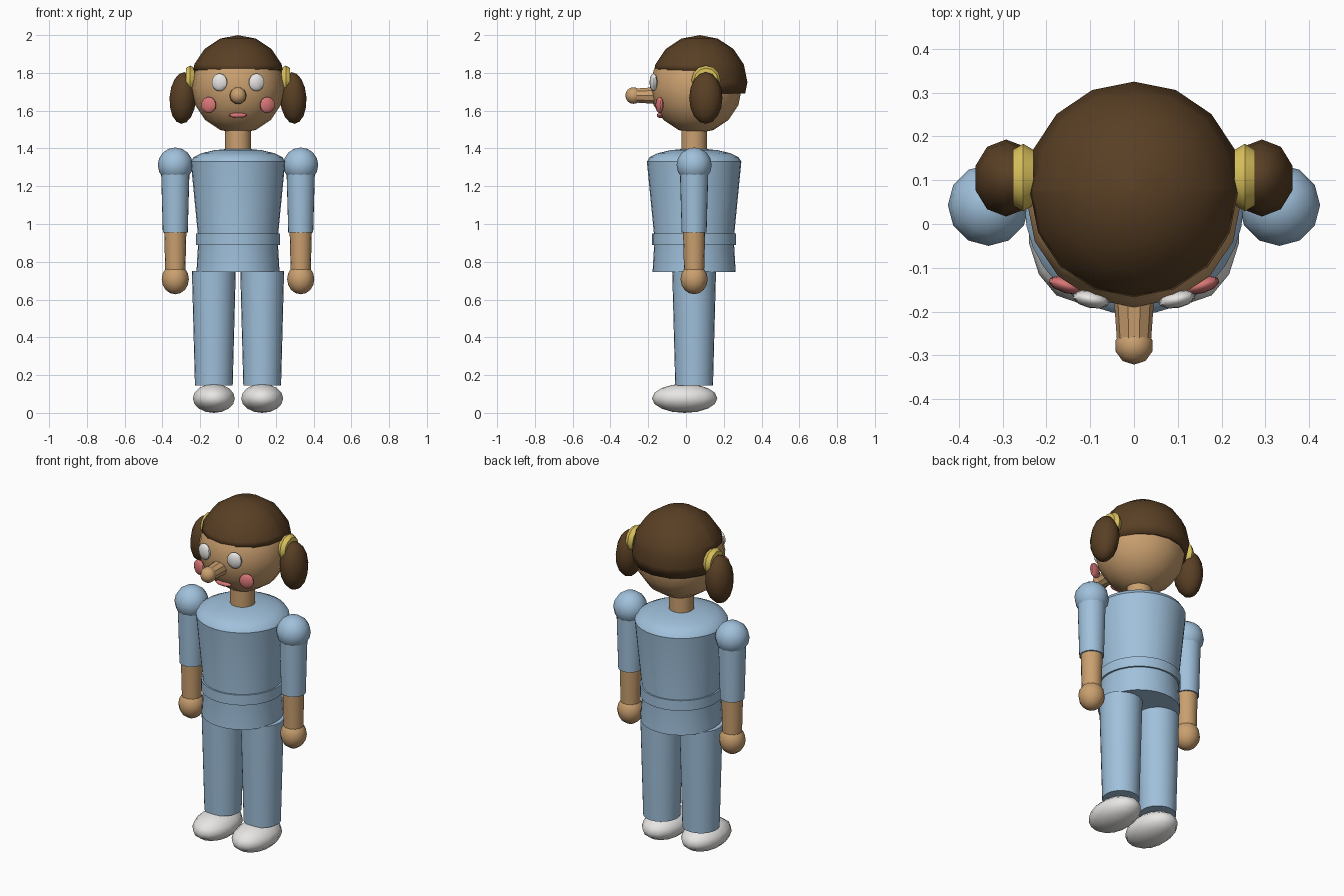
import bpy, bmesh, math
from mathutils import Matrix, Vector

cube = bpy.data.objects.get("Cube")
if cube:
    bpy.data.objects.remove(cube, do_unlink=True)


def material(name, rgb):
    m = bpy.data.materials.new(name)
    m.use_nodes = True
    m.diffuse_color = (*rgb, 1)
    m.node_tree.nodes["Principled BSDF"].inputs["Base Color"].default_value = (*rgb, 1)
    return m


SKIN = material("skin tan", (0.59, 0.35, 0.16))
BLUE = material("cloth blue", (0.35, 0.53, 0.71))
BROWN = material("hair brown", (0.10, 0.05, 0.018))
YELLOW = material("tie yellow", (0.72, 0.55, 0.11))
WHITE = material("shoe white", (0.80, 0.79, 0.77))
PINK = material("cheek pink", (0.68, 0.18, 0.18))


def finish(name, bm, mat, loc, rot=(0, 0, 0), angle=50):
    bmesh.ops.recalc_face_normals(bm, faces=bm.faces)
    mesh = bpy.data.meshes.new(name)
    bm.to_mesh(mesh)
    bm.free()
    mesh.materials.append(mat)
    ob = bpy.data.objects.new(name, mesh)
    bpy.context.collection.objects.link(ob)
    ob.location, ob.rotation_euler = loc, rot
    bpy.ops.object.select_all(action='DESELECT')
    ob.select_set(True)
    bpy.context.view_layer.objects.active = ob
    bpy.ops.object.shade_smooth_by_angle(angle=math.radians(angle))
    return ob


def ball_mesh(size, seg, rings):
    bm = bmesh.new()
    bmesh.ops.create_uvsphere(bm, u_segments=seg, v_segments=rings, radius=1)
    bmesh.ops.scale(bm, vec=size, verts=bm.verts)
    return bm


def ball(name, mat, loc, size, seg=12, rings=8, rot=(0, 0, 0)):
    return finish(name, ball_mesh(size, seg, rings), mat, loc, rot)


def lathe(name, mat, profile, x=0, y=0, z=0, seg=24, rot=(0, 0, 0)):
    """Closed solid of revolution from (radius, height) points."""
    bm = bmesh.new()
    rings = [[bm.verts.new((r * math.cos(2 * math.pi * i / seg),
                            r * math.sin(2 * math.pi * i / seg), h))
              for i in range(seg)] for r, h in profile]
    for a, b in zip(rings, rings[1:]):
        for i in range(seg):
            j = (i + 1) % seg
            bm.faces.new((a[i], a[j], b[j], b[i]))
    bm.faces.new(rings[0][::-1])
    bm.faces.new(rings[-1])
    return finish(name, bm, mat, (x, y, z), rot, 35)


MID = 0.043  # depth of the body axis

# Tunic with domed shoulders, belt and neck
shoulders = [(0.25 * math.cos(a), 1.33 + 0.07 * math.sin(a))
             for a in (math.radians(d) for d in (0, 20, 40, 60, 80))]
lathe("tunic", BLUE, [(0.22, 0.745), (0.21, 0.92)] + shoulders, y=MID, seg=32)
lathe("belt", BLUE, [(0.222, 0.89), (0.222, 0.95)], y=MID, seg=32)
lathe("neck", SKIN, [(0.068, 1.38), (0.068, 1.52)], y=MID, seg=16)

# Head
ball("head", SKIN, (0, 0.053, 1.722), (0.245, 0.243, 0.243), 16, 8)

# Hair cap: high over the face, lower at the back
hair_y, hair_z = 0.072, 1.75
fringe, nape, ear = 1.815 - hair_z, 1.69 - hair_z, 0.08 - hair_y
bm = ball_mesh((0.25, 0.253, 0.25), 16, 8)
for co, no in (((0, 0, fringe), (0, 0, 1)), ((0, 0, nape), (0, 0, 1)), ((0, ear, 0), (0, 1, 0))):
    bmesh.ops.bisect_plane(bm, geom=bm.verts[:] + bm.edges[:] + bm.faces[:],
                           plane_co=co, plane_no=no)
drop = []
for f in bm.faces:
    c = f.calc_center_median()
    if c.z < nape or (c.z < fringe and c.y < ear):
        drop.append(f)
bmesh.ops.delete(bm, geom=drop, context='FACES')
hair = finish("hair", bm, BROWN, (0, hair_y, hair_z))
wall = hair.modifiers.new("thickness", 'SOLIDIFY')
wall.thickness, wall.offset = 0.03, -1

# Nose and mouth
lathe("nose", SKIN, [(0.048, 0), (0.038, 0.14)], y=-0.14, z=1.68, seg=10,
      rot=(math.pi / 2, 0, 0))
ball("nose_tip", SKIN, (0, -0.278, 1.68), (0.044, 0.043, 0.044), 10, 8)
ball("mouth", PINK, (0, -0.135, 1.575), (0.052, 0.02, 0.014), 10, 6)


def hair_tie(name, x):
    """Ring standing on the side of the head."""
    bm = bmesh.new()
    n, m, big, small = 12, 6, 0.05, 0.027
    grid = []
    for i in range(n):
        a = 2 * math.pi * i / n
        grid.append([])
        for j in range(m):
            b = 2 * math.pi * j / m
            r = big + small * math.cos(b)
            grid[i].append(bm.verts.new((small * math.sin(b), r * math.cos(a), r * math.sin(a))))
    for i in range(n):
        for j in range(m):
            k, l = (i + 1) % n, (j + 1) % m
            bm.faces.new((grid[i][j], grid[k][j], grid[k][l], grid[i][l]))
    return finish(name, bm, YELLOW, (x, 0.106, 1.762))


# Everything that comes in pairs
for side, s in (("left", 1), ("right", -1)):
    # Face
    ball(side + "_eye", WHITE, (s * 0.098, -0.172, 1.75), (0.043, 0.02, 0.047), 10, 8,
         (0, 0, s * 0.2))
    ball(side + "_cheek", PINK, (s * 0.155, -0.14, 1.63), (0.042, 0.018, 0.043), 10, 8,
         (0, 0, s * 0.3))
    # Bunches
    ball(side + "_bunch", BROWN, (s * 0.292, 0.105, 1.667), (0.074, 0.088, 0.137), 10, 8,
         (0, s * -0.06, 0))
    hair_tie(side + "_hair_tie", s * 0.253)
    # Arm
    arm = s * 0.332
    ball(side + "_shoulder", BLUE, (arm, MID, 1.312), (0.093, 0.093, 0.093), 12, 8)
    lathe(side + "_sleeve", BLUE, [(0.066, 0.955), (0.076, 1.31)], arm, MID)
    lathe(side + "_forearm", SKIN, [(0.053, 0.74), (0.059, 0.97)], arm, MID, seg=16)
    ball(side + "_hand", SKIN, (arm, MID, 0.708), (0.072, 0.072, 0.08), 12, 8)
    # Leg
    leg = s * 0.128
    lathe(side + "_trouser", BLUE, [(0.1, 0.145), (0.116, 0.75)], leg, MID)
    ball(side + "_shoe", WHITE, (leg, -0.007, 0.077), (0.114, 0.173, 0.077), 14, 8)
